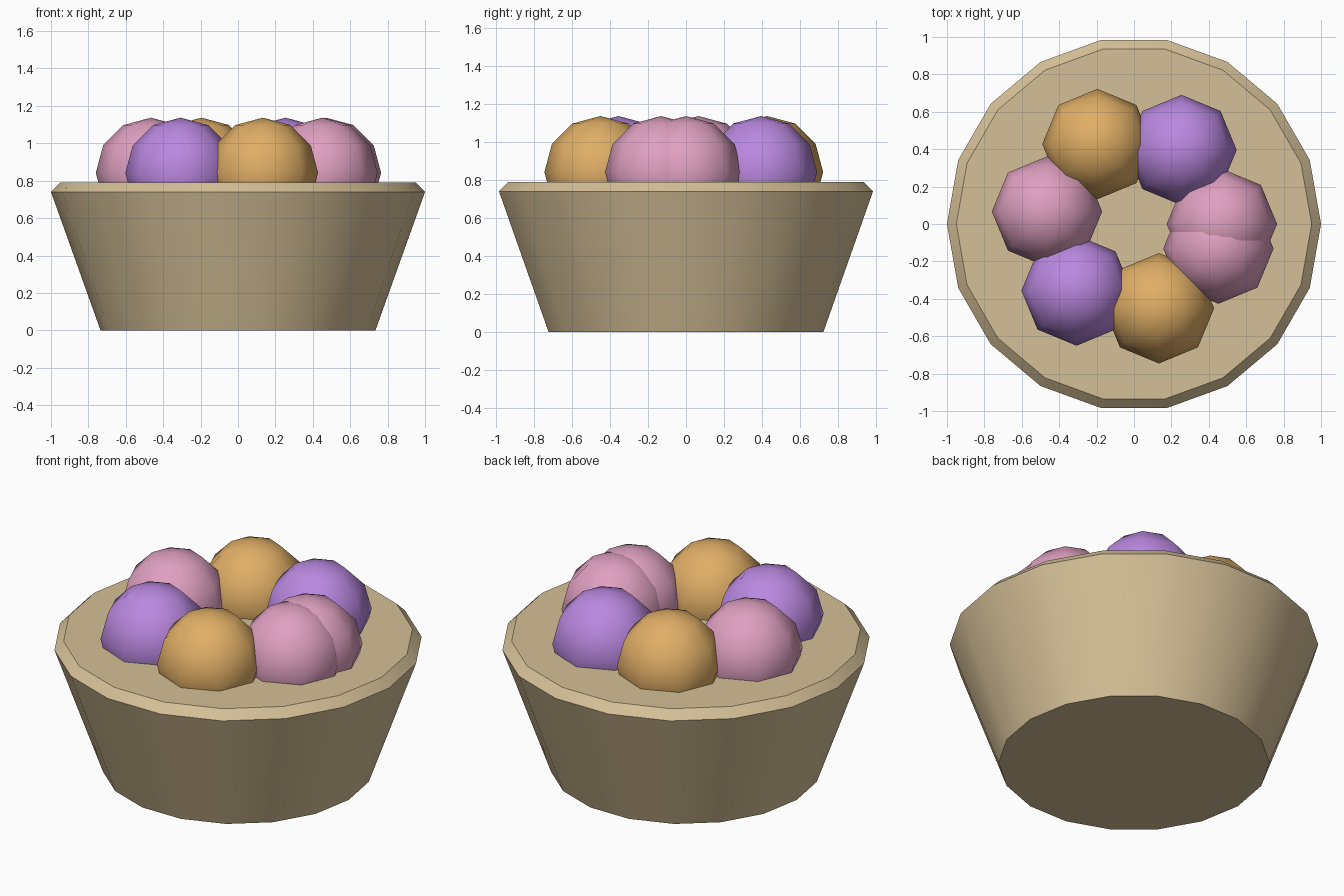
import bpy
import bmesh
import math

cube = bpy.data.objects.get("Cube")
if cube:
    bpy.data.objects.remove(cube, do_unlink=True)


def make_material(name, hex_colour):
    """Flat material from an sRGB hex string, stored as linear values."""
    srgb = [int(hex_colour[i:i + 2], 16) / 255 for i in (0, 2, 4)]
    linear = [((c + 0.055) / 1.055) ** 2.4 for c in srgb] + [1.0]
    mat = bpy.data.materials.new(name)
    mat.use_nodes = True
    mat.diffuse_color = linear
    mat.node_tree.nodes["Principled BSDF"].inputs["Base Color"].default_value = linear
    return mat


tan = make_material("tan", "D5C097")
fruit_colours = [make_material("pink", "DFA0C0"),
                 make_material("purple", "BA88E0"),
                 make_material("orange", "E0AE66")]


def finish(bm, name, mat):
    mesh = bpy.data.meshes.new(name)
    bm.normal_update()
    bm.to_mesh(mesh)
    bm.free()
    mesh.materials.append(mat)
    obj = bpy.data.objects.new(name, mesh)
    bpy.context.collection.objects.link(obj)
    return obj


# Basket: solid tapered tub with a chamfered rim
SIDES = 18
profile = [(0.735, 0), (1.0, 0.74), (0.95, 0.79)]
bm = bmesh.new()
rings = []
for radius, z in profile:
    angles = [math.tau * i / SIDES for i in range(SIDES)]
    rings.append([bm.verts.new((radius * math.cos(a), radius * math.sin(a), z)) for a in angles])
for low, high in zip(rings, rings[1:]):
    for i in range(SIDES):
        j = (i + 1) % SIDES
        bm.faces.new((low[i], low[j], high[j], high[i]))
bm.faces.new(rings[0][::-1])
bm.faces.new(rings[-1])
basket = finish(bm, "basket", tan)
bpy.ops.object.select_all(action="DESELECT")
basket.select_set(True)
bpy.context.view_layer.objects.active = basket
bpy.ops.object.shade_smooth_by_angle(angle=math.radians(30))

# Fruits: low-poly balls one radian apart around a ring, so the last overlaps the first
RING, BALL, CENTRE_Z = 0.47, 0.295, 0.842
for i in range(7):
    bm = bmesh.new()
    bmesh.ops.create_uvsphere(bm, u_segments=8, v_segments=6, radius=BALL)
    for face in bm.faces:
        face.smooth = True
    fruit = finish(bm, f"fruit_{i + 1}", fruit_colours[i % 3])
    fruit.location = (RING * math.cos(i), RING * math.sin(i), CENTRE_Z)
